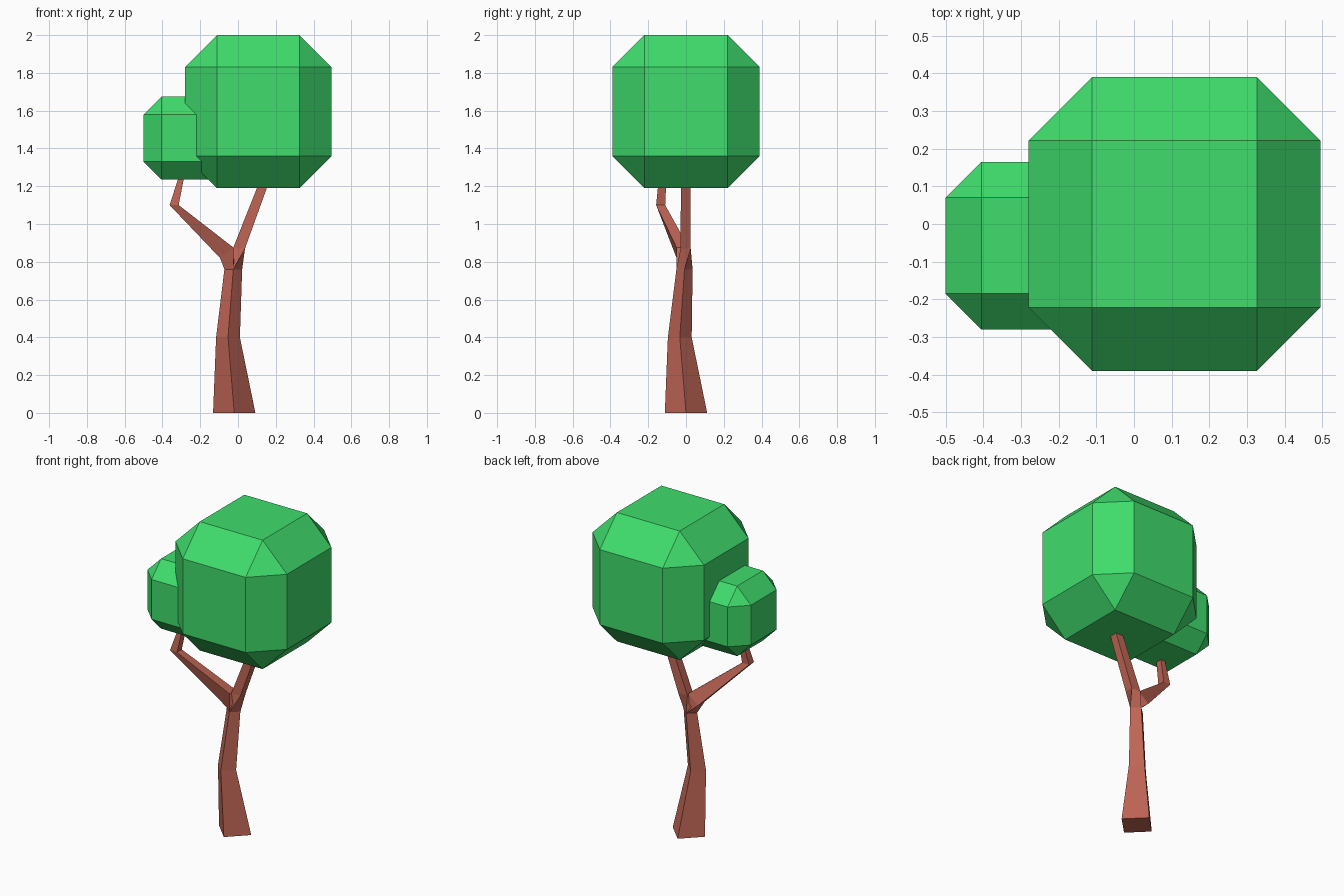
import bpy, bmesh
from math import cos, sin, pi

if "Cube" in bpy.data.objects:
    bpy.data.objects.remove(bpy.data.objects["Cube"])


def material(name, rgb):
    m = bpy.data.materials.new(name)
    m.diffuse_color = (*rgb, 1)
    m.use_nodes = True
    m.node_tree.nodes["Principled BSDF"].inputs["Base Color"].default_value = m.diffuse_color
    return m


bark = material("bark", (0.52, 0.13, 0.09))
leaf = material("leaf", (0.05, 0.72, 0.15))


def add_object(name, bm, mat):
    bmesh.ops.recalc_face_normals(bm, faces=bm.faces)
    me = bpy.data.meshes.new(name)
    bm.to_mesh(me)
    bm.free()
    me.materials.append(mat)
    bpy.context.collection.objects.link(bpy.data.objects.new(name, me))


def diamond(x, y, z, rx, ry):
    return [(x + rx * cos(a), y + ry * sin(a), z) for a in (-pi, -pi / 2, 0, pi / 2)]


def square(x, y, z, hx, hy, tilt=0):
    return [(x + sx * hx, y + sy * hy, z + sx * tilt)
            for sx, sy in ((-1, -1), (1, -1), (1, 1), (-1, 1))]


def loft(name, rings):
    bm = bmesh.new()
    rows = [[bm.verts.new(p) for p in r] for r in rings]
    for a, b in zip(rows, rows[1:]):
        for i in range(4):
            j = (i + 1) % 4
            bm.faces.new((a[i], a[j], b[j], b[i]))
    bm.faces.new(rows[0][::-1])
    bm.faces.new(rows[-1])
    add_object(name, bm, bark)


def crown(name, lo, hi, chamfer):
    bm = bmesh.new()
    bmesh.ops.create_cube(bm, size=1)
    for v in bm.verts:
        v.co = [h if c > 0 else l for c, l, h in zip(v.co, lo, hi)]
    bmesh.ops.bevel(bm, geom=bm.edges[:], offset=chamfer, segments=1,
                    affect='EDGES', offset_type='OFFSET')
    add_object(name, bm, leaf)


# Trunk running on into the right branch
fork = diamond(-0.025, -0.008, 0.76, 0.047, 0.043)
loft("trunk", [
    diamond(-0.02, 0, 0, 0.112, 0.112),
    diamond(-0.053, -0.033, 0.4, 0.063, 0.063),
    fork,
    square(0.005, -0.002, 0.87, 0.032, 0.027),
    square(0.13, -0.002, 1.2, 0.026, 0.025),
    square(0.19, -0.002, 1.36, 0.024, 0.024),
])

# Bent left branch
loft("left_branch", [
    fork,
    square(-0.06, -0.018, 0.848, 0.035, 0.032, 0.028),
    square(-0.338, -0.134, 1.1, 0.024, 0.024),
    square(-0.302, -0.124, 1.24, 0.015, 0.02),
    square(-0.285, -0.12, 1.31, 0.014, 0.018),
])

# Leaf crowns
crown("large_crown", (-0.28, -0.39, 1.19), (0.495, 0.39, 2.0), 0.169)
crown("small_crown", (-0.5, -0.28, 1.235), (-0.06, 0.165, 1.675), 0.095)
